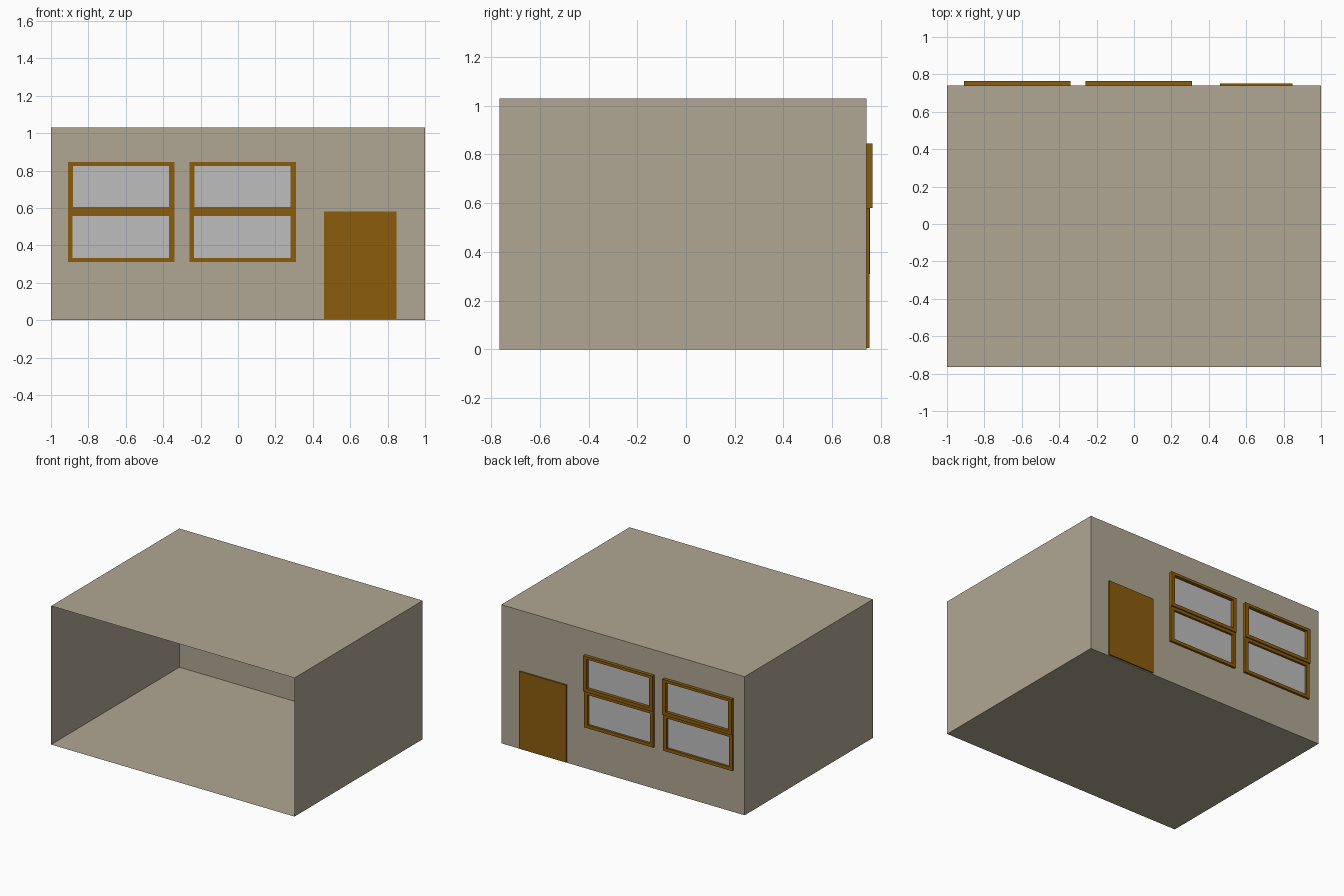
import bpy, bmesh

if "Cube" in bpy.data.objects:
    bpy.data.objects.remove(bpy.data.objects["Cube"])

WALL_Y = 0.74      # plane of the wall with door and windows
OPEN_Y = -0.765    # open end of the room
TOP = 1.03


def material(name, rgb):
    lin = [((c / 255 + 0.055) / 1.055) ** 2.4 for c in rgb]
    m = bpy.data.materials.new(name)
    m.diffuse_color = (*lin, 1)
    m.use_nodes = True
    m.node_tree.nodes["Principled BSDF"].inputs["Base Color"].default_value = m.diffuse_color
    return m


WALL = material("warm grey wall", (176, 167, 148))
WOOD = material("brown wood", (139, 92, 12))
GLASS = material("grey glass", (190, 190, 190))


def make(name, polys, mat):
    """Flat-shaded object from a list of polygons, welded, facing outward."""
    bm = bmesh.new()
    for poly in polys:
        bm.faces.new([bm.verts.new(p) for p in poly])
    bmesh.ops.remove_doubles(bm, verts=bm.verts, dist=1e-5)
    bmesh.ops.recalc_face_normals(bm, faces=bm.faces)
    me = bpy.data.meshes.new(name)
    bm.to_mesh(me)
    bm.free()
    me.materials.append(mat)
    ob = bpy.data.objects.new(name, me)
    bpy.context.collection.objects.link(ob)
    return ob


def rect(x0, x1, z0, z1, y):
    """Upright rectangle facing +y."""
    return [(x0, y, z0), (x0, y, z1), (x1, y, z1), (x1, y, z0)]


def band(a, b):
    """Quads joining two four-point loops."""
    return [[a[i], a[(i + 1) % 4], b[(i + 1) % 4], b[i]] for i in range(4)]


def frame(name, outer, inner, depth):
    """Rectangular frame standing out from the wall, with a glass pane."""
    y = WALL_Y + depth
    ob, ib = rect(*outer, WALL_Y), rect(*inner, WALL_Y)
    of, inf = rect(*outer, y), rect(*inner, y)
    make(name + "_frame", band(ob, of) + band(of, inf) + band(inf, ib) + band(ib, ob), WOOD)
    make(name + "_glass", [ib], GLASS)


# Room shell: floor, sides and roof as one thin tube, open at the front
section = [(-1, 0), (-1, TOP), (1, TOP), (1, 0)]
make("room_shell", band([(x, OPEN_Y, z) for x, z in section],
                        [(x, WALL_Y, z) for x, z in section]), WALL)

# Wall with openings, built as a grid that skips the opened cells
windows = {"left": (-0.91, -0.34), "right": (-0.26, 0.31)}
door = (0.46, 0.847, 0.006, 0.58)
openings = [(a, b, 0.31, 0.845) for a, b in windows.values()] + [door]
xs = sorted({-1, 1} | {v for o in openings for v in o[:2]})
zs = sorted({0, TOP} | {v for o in openings for v in o[2:]})
cells = []
for x0, x1 in zip(xs, xs[1:]):
    for z0, z1 in zip(zs, zs[1:]):
        cx, cz = (x0 + x1) / 2, (z0 + z1) / 2
        if not any(o[0] < cx < o[1] and o[2] < cz < o[3] for o in openings):
            cells.append(rect(x0, x1, z0, z1, WALL_Y))
make("window_wall", cells, WALL)

# Sash windows: the upper sash stands further out than the lower one
for side, (a, b) in windows.items():
    frame(side + "_upper_window", (a, b, 0.58, 0.845), (a + 0.028, b - 0.028, 0.605, 0.825), 0.025)
    frame(side + "_lower_window", (a, b, 0.31, 0.58), (a + 0.026, b - 0.03, 0.334, 0.558), 0.016)

# Door slab
back, front = rect(*door, WALL_Y), rect(*door, WALL_Y + 0.012)
make("door", [back, front] + band(back, front), WOOD)
